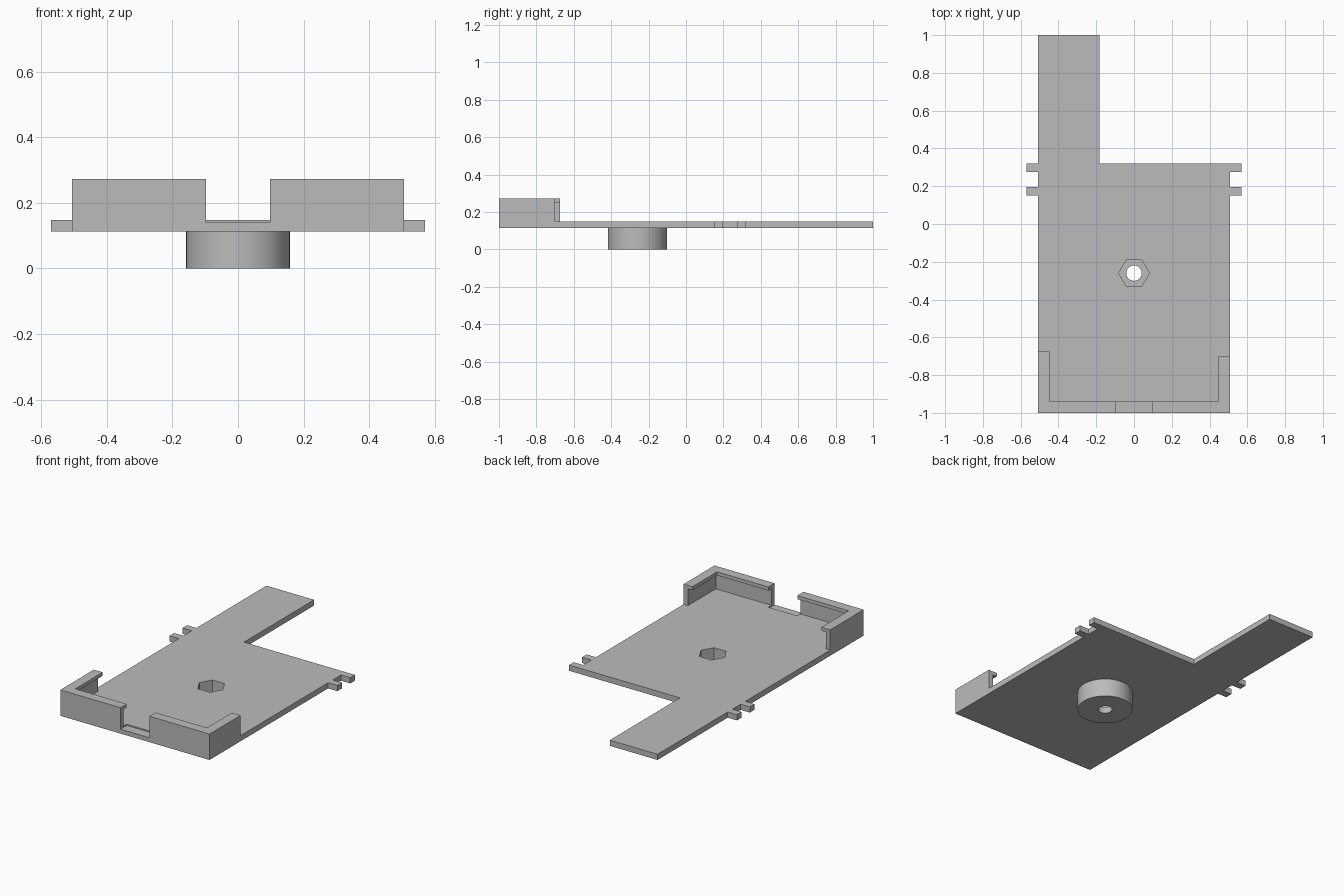
import bpy, bmesh, math

cube = bpy.data.objects.get("Cube")
if cube:
    bpy.data.objects.remove(cube, do_unlink=True)

grey = bpy.data.materials.new("plain grey")
grey.use_nodes = True
colour = (0.5, 0.5, 0.5, 1)
grey.diffuse_color = colour
grey.node_tree.nodes["Principled BSDF"].inputs["Base Color"].default_value = colour

# Main heights and half width
BOTTOM, TOP, LIP, RIM = 0.113, 0.148, 0.25, 0.272
W = 0.507
BOSS_Y = -0.26


def prism(name, points, z0, z1):
    """Extrude a flat outline from z0 to z1."""
    bm = bmesh.new()
    face = bm.faces.new([bm.verts.new((x, y, z0)) for x, y in points])
    out = bmesh.ops.extrude_face_region(bm, geom=[face])
    moved = [v for v in out["geom"] if isinstance(v, bmesh.types.BMVert)]
    bmesh.ops.translate(bm, verts=moved, vec=(0, 0, z1 - z0))
    bmesh.ops.recalc_face_normals(bm, faces=bm.faces[:])
    mesh = bpy.data.meshes.new(name)
    bm.to_mesh(mesh)
    bm.free()
    mesh.materials.append(grey)
    obj = bpy.data.objects.new(name, mesh)
    bpy.context.collection.objects.link(obj)
    return obj


def rect(x0, x1, y0, y1):
    return [(x0, y0), (x1, y0), (x1, y1), (x0, y1)]


def ring(radius, sides):
    return [(radius * math.cos(2 * math.pi * i / sides),
             BOSS_Y + radius * math.sin(2 * math.pi * i / sides)) for i in range(sides)]


def combine(target, part, operation):
    """Join a part to the target, or cut it out, and remove the part."""
    bpy.context.view_layer.objects.active = target
    mod = target.modifiers.new(part.name, "BOOLEAN")
    mod.operation = operation
    mod.solver = "EXACT"
    mod.object = part
    bpy.ops.object.modifier_apply(modifier=mod.name)
    bpy.data.objects.remove(part, do_unlink=True)


def corner(side, end, thickness):
    """L-shaped outline of one front corner wall."""
    t = thickness
    outline = [(W, -1), (W, end), (W - t, end), (W - t, t - 1), (0.098, t - 1), (0.098, -1)]
    return [(side * x, y) for x, y in outline]


# Base plate with its rear arm and side tabs
def tabs(side):
    inner, outer = side * W, side * 0.57
    return [(inner, 0.15), (outer, 0.15), (outer, 0.195), (inner, 0.195),
            (inner, 0.275), (outer, 0.275), (outer, 0.32)]


outline = [(-W, -1), (W, -1)] + tabs(1) + [(-0.183, 0.32), (-0.183, 1), (-W, 1), (-W, 0.32)]
outline += tabs(-1)[::-1]
tray = prism("tray", outline, BOTTOM, TOP)

# Shallow recess between the front walls
combine(tray, prism("front_recess", rect(-0.098, 0.098, -1.1, -0.94), 0.14, 0.2), "DIFFERENCE")

# Corner walls with overhanging lips
for side, end in ((1, -0.7), (-1, -0.675)):
    wall = prism("corner_wall", corner(side, end, 0.03), 0.13, RIM)
    combine(wall, prism("corner_lip", corner(side, end, 0.06), LIP, RIM), "UNION")
    combine(tray, wall, "UNION")

# Round boss below, with hexagonal pocket and through hole
combine(tray, prism("boss", ring(0.158, 64), 0, 0.13), "UNION")
combine(tray, prism("hex_pocket", ring(0.081, 6), 0.04, 0.3), "DIFFERENCE")
combine(tray, prism("bolt_hole", ring(0.041, 32), -0.1, 0.3), "DIFFERENCE")

# Smooth the round surfaces only
bpy.ops.object.select_all(action="DESELECT")
tray.select_set(True)
bpy.context.view_layer.objects.active = tray
bpy.ops.object.shade_smooth_by_angle(angle=math.radians(30))
